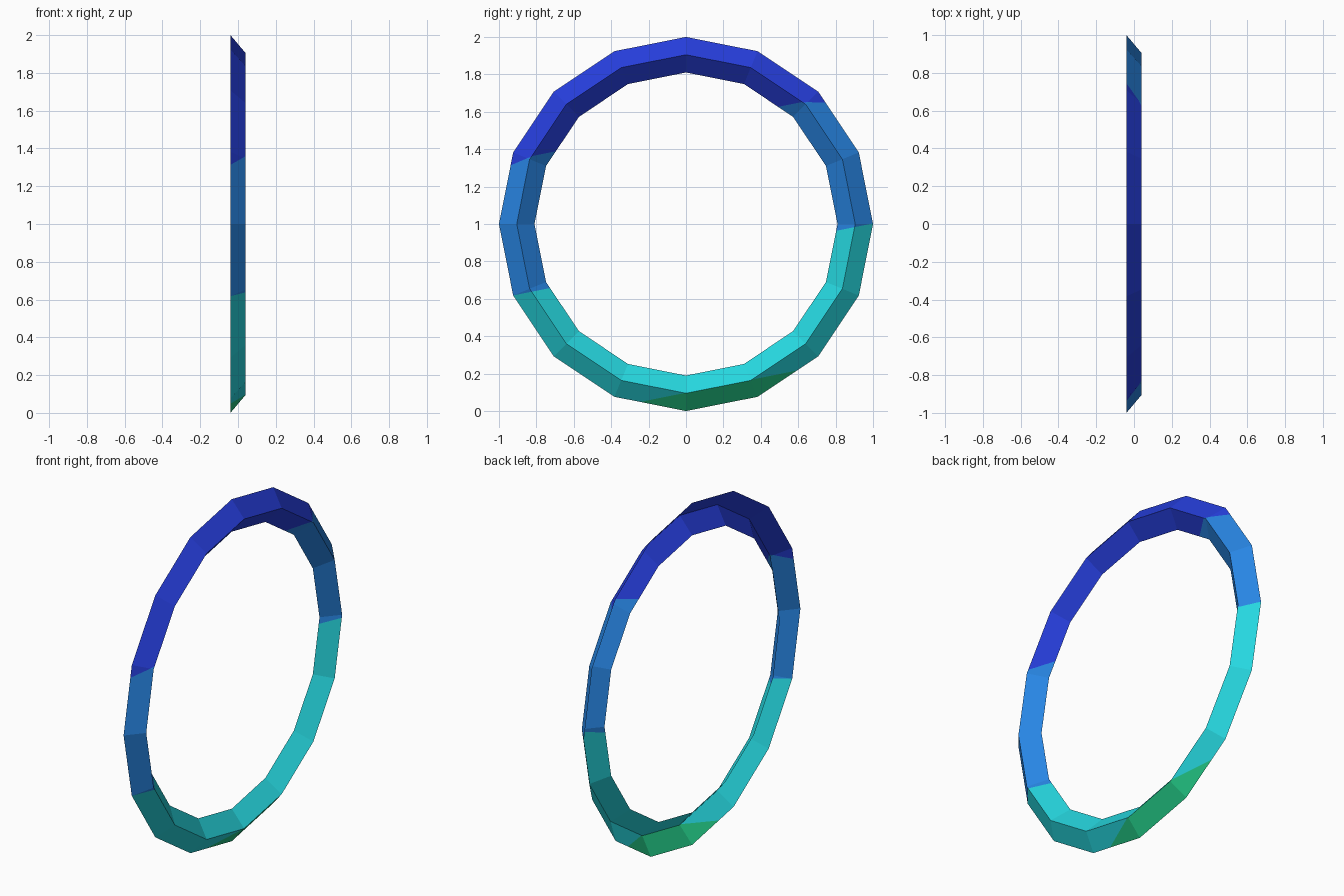
import bpy, bmesh, math
from mathutils import Vector

if "Cube" in bpy.data.objects:
    bpy.data.objects.remove(bpy.data.objects["Cube"])

SIDES = 16
SLOPE = 0.2          # tilt of the colour bands along y


def material(name, rgb):
    m = bpy.data.materials.new(name)
    lin = [((c / 255 + 0.055) / 1.055) ** 2.4 for c in rgb]
    m.diffuse_color = (*lin, 1)
    m.use_nodes = True
    m.node_tree.nodes["Principled BSDF"].inputs["Base Color"].default_value = m.diffuse_color
    return m


MATS = [material("green", (34, 198, 132)),
        material("cyan", (38, 216, 224)),
        material("sky_blue", (40, 134, 228)),
        material("royal_blue", (38, 62, 220))]


def band(name, edge_a, edge_b, cuts):
    """16-sided conical strip between two (x, radius) edges.
    cuts: (height at ridge, tilt along x) of each colour border."""
    bm = bmesh.new()
    rings = []
    for x, r in (edge_a, edge_b):
        rings.append([bm.verts.new((x, r * math.sin(math.tau * i / SIDES),
                                    1 + r * math.cos(math.tau * i / SIDES)))
                      for i in range(SIDES)])
    a, b = rings
    for i in range(SIDES):
        j = (i + 1) % SIDES
        f = bm.faces.new((a[i], a[j], b[j], b[i]))
        f.normal_update()
        if f.normal.x < 0:
            f.normal_flip()
    # Cut the strip along each colour border, then colour by height
    planes = [(Vector((0.04, 0, h)), Vector((-t, -SLOPE, 1))) for h, t in cuts]
    for co, no in planes:
        bmesh.ops.bisect_plane(bm, geom=bm.verts[:] + bm.edges[:] + bm.faces[:],
                               dist=1e-5, plane_co=co, plane_no=no)
    for f in bm.faces:
        c = f.calc_center_median()
        f.material_index = sum((c - co).dot(no) > 0 for co, no in planes)
    me = bpy.data.meshes.new(name)
    bm.to_mesh(me)
    bm.free()
    for m in MATS:
        me.materials.append(m)
    bpy.context.collection.objects.link(bpy.data.objects.new(name, me))


# Ring: an open V section with its ridge towards +x
RIDGE = (0.04, 0.905)
band("outer_band", (-0.04, 1.0), RIDGE, [(0.098, 0), (0.803, 0), (1.525, 0.3)])
band("inner_band", RIDGE, (-0.04, 0.81), [(0.09, 0), (0.803, 0), (1.528, 0)])
